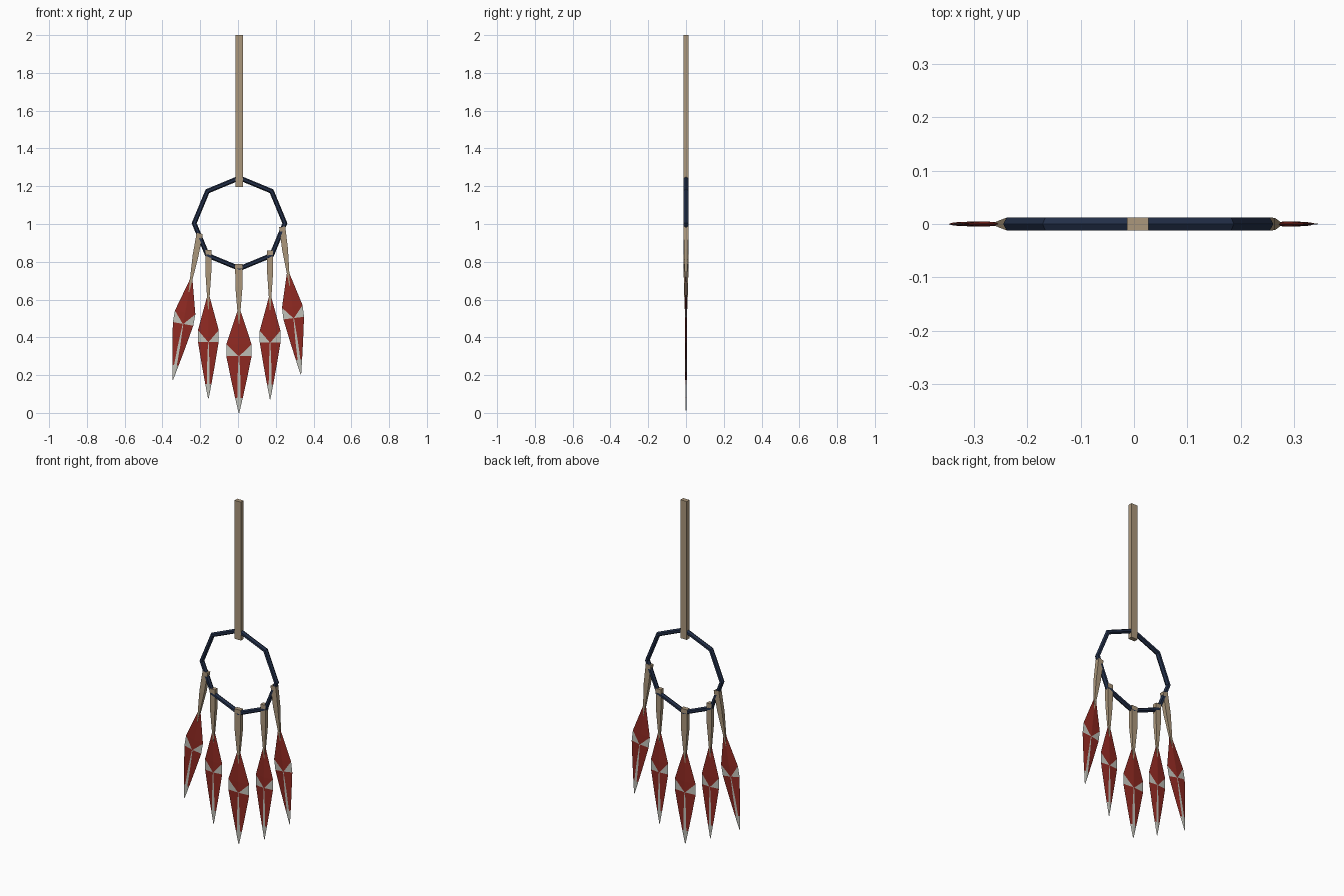
import bpy, bmesh, math
from mathutils import Vector

if "Cube" in bpy.data.objects:
    bpy.data.objects.remove(bpy.data.objects["Cube"], do_unlink=True)


def material(name, rgb):
    m = bpy.data.materials.new(name)
    m.use_nodes = True
    m.diffuse_color = (*rgb, 1)
    m.node_tree.nodes["Principled BSDF"].inputs["Base Color"].default_value = (*rgb, 1)
    return m


TAN = material("tan cord", (0.41, 0.31, 0.20))
NAVY = material("navy hoop", (0.016, 0.028, 0.065))
RED = material("feather red", (0.28, 0.023, 0.016))
PALE = material("feather pale grey", (0.53, 0.53, 0.48))


def finish(bm, name, mats):
    bmesh.ops.recalc_face_normals(bm, faces=bm.faces)
    mesh = bpy.data.meshes.new(name)
    bm.to_mesh(mesh)
    bm.free()
    for m in mats:
        mesh.materials.append(m)
    obj = bpy.data.objects.new(name, mesh)
    bpy.context.collection.objects.link(obj)
    return obj


def loft(bm, rings):
    """Skin a list of equal vertex rings and cap both ends."""
    n = len(rings[0])
    for a, b in zip(rings, rings[1:]):
        for i in range(n):
            j = (i + 1) % n
            bm.faces.new((a[i], a[j], b[j], b[i]))
    bm.faces.new(rings[0])
    bm.faces.new(rings[-1])


def tapered_bar(name, rows):
    """Rectangular bar; rows are (z, half width, half depth)."""
    bm = bmesh.new()
    rings = [[bm.verts.new((sx * w, sy * d, z))
              for sx, sy in ((-1, -1), (1, -1), (1, 1), (-1, 1))] for z, w, d in rows]
    loft(bm, rings)
    return finish(bm, name, [TAN])


def feather_blade(name):
    """Thin lozenge blade with a pale chevron band, quill stripe and tip."""
    # depth below the cord top, half width, half quill width, half thickness
    rows = [(0.235, 0.004, 0.001, 0.001), (0.425, 0.067, 0.0015, 0.005),
            (0.487, 0.067, 0.002, 0.005), (0.61, 0.042, 0.008, 0.004),
            (0.71, 0.02, 0.009, 0.003), (0.788, 0.002, 0.001, 0.001)]
    bm = bmesh.new()
    rings = [[bm.verts.new(p) for p in ((-w, 0, -z), (-q, -t, -z), (q, -t, -z),
                                        (w, 0, -z), (q, t, -z), (-q, t, -z))]
             for z, w, q, t in rows]
    for r, (a, b) in enumerate(zip(rings, rings[1:])):
        for i in range(6):
            j = (i + 1) % 6
            quill = i in (1, 4)
            if r == 1 and not quill:
                # split the band diagonally: red inner wedge, pale outer wedge
                edge, mid = (i, j) if i in (0, 3) else (j, i)
                bm.faces.new((a[edge], a[mid], b[mid])).material_index = 0
                bm.faces.new((a[edge], b[mid], b[edge])).material_index = 1
            else:
                face = bm.faces.new((a[i], a[j], b[j], b[i]))
                face.material_index = int(r == 4 or (quill and r > 1))
    bm.faces.new(rings[0])
    bm.faces.new(rings[-1]).material_index = 1
    return finish(bm, name, [RED, PALE])


# Hanging strap
strap = tapered_bar("hanging_strap", [(1.195, 0.0205, 0.0125), (2.0, 0.0205, 0.0125)])
strap.location.x = 0.007

# Eight-sided hoop with a six-sided section
bm = bmesh.new()
sections = []
for k in range(8):
    a = k * math.tau / 8
    out = Vector((math.cos(a), 0, math.sin(a)))
    sections.append([bm.verts.new(out * (0.24 + 0.0135 * math.cos(s * math.tau / 6))
                                  + Vector((0, 0.0142 * math.sin(s * math.tau / 6), 0)))
                     for s in range(6)])
for k in range(8):
    p, q = sections[k], sections[(k + 1) % 8]
    for s in range(6):
        t = (s + 1) % 6
        bm.faces.new((p[s], p[t], q[t], q[s]))
hoop = finish(bm, "hoop", [NAVY])
hoop.location = (0.008, 0, 1.004)

# Feathers on cords: name, x, top z, outward swing in degrees, width scale
feathers = [("far_right", -0.203, 0.95, -10.4, 0.82),
            ("right", -0.157, 0.863, 0, 0.82),
            ("middle", 0.005, 0.788, 0, 1),
            ("left", 0.17, 0.86, 0, 0.82),
            ("far_left", 0.234, 0.985, 7.2, 0.82)]
for name, x, z, swing, width in feathers:
    cord = tapered_bar(name + "_cord", [(0, 0.02, 0.0125), (-0.12, 0.019, 0.0115),
                                        (-0.24, 0.009, 0.0065), (-0.33, 0.001, 0.002)])
    blade = feather_blade(name + "_feather")
    for part in (cord, blade):
        part.location = (x, 0, z)
        part.rotation_euler.y = -math.radians(swing)
        part.scale.x = width
